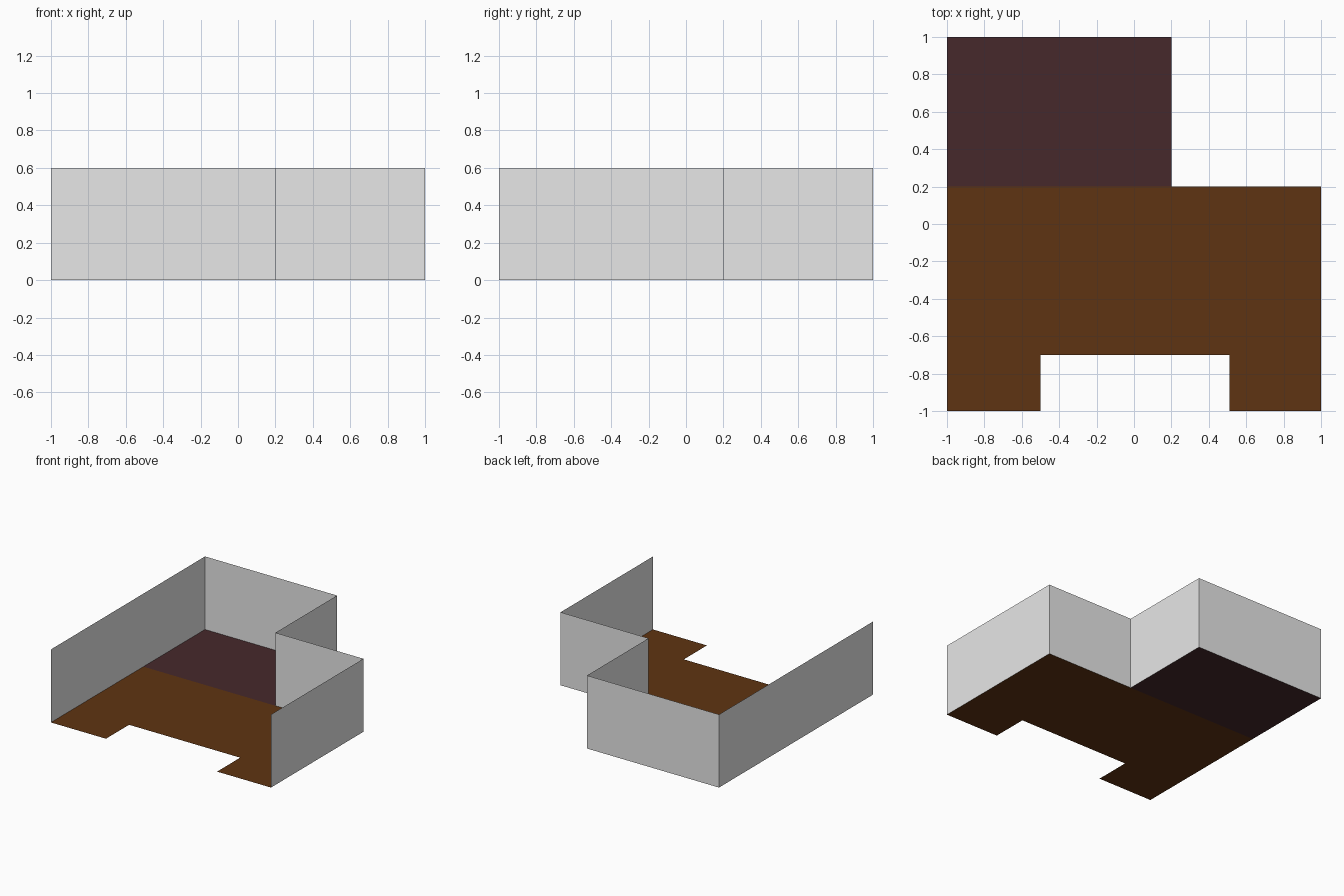
import bpy

if "Cube" in bpy.data.objects:
    bpy.data.objects.remove(bpy.data.objects["Cube"])

H = 0.6      # wall height
STEP = 0.2   # inner corner of the L-shaped room


def material(name, rgb):
    m = bpy.data.materials.new(name)
    m.diffuse_color = (*rgb, 1.0)
    m.use_nodes = True
    m.node_tree.nodes["Principled BSDF"].inputs["Base Color"].default_value = m.diffuse_color
    return m


def sheet(name, verts, faces, mat):
    mesh = bpy.data.meshes.new(name)
    mesh.from_pydata(verts, [], faces)
    mesh.materials.append(mat)
    mesh.update()
    ob = bpy.data.objects.new(name, mesh)
    bpy.context.collection.objects.link(ob)
    return ob


def floor(name, outline, mat):
    return sheet(name, [(x, y, 0) for x, y in outline],
                 [range(len(outline))], mat)


wall_mat = material("pale grey wall", (0.8, 0.8, 0.8))
wood_mat = material("brown wood floor", (0.114, 0.034, 0.006))
dark_mat = material("dark maroon floor", (0.061, 0.022, 0.024))

# Main floor with the entrance notch at the front
floor("main_floor", [(-1, -1), (-0.5, -1), (-0.5, -0.7), (0.51, -0.7),
                     (0.51, -1), (1, -1), (1, STEP), (-1, STEP)], wood_mat)

# Back room floor
floor("back_floor", [(-1, STEP), (STEP, STEP), (STEP, 1), (-1, 1)], dark_mat)

# Thin walls around the sides and back, open at the front
path = [(1, -1), (1, STEP), (STEP, STEP), (STEP, 1), (-1, 1), (-1, -1)]
names = ["right_wall", "right_back_wall", "inner_wall", "back_wall", "left_wall"]
for name, (x0, y0), (x1, y1) in zip(names, path, path[1:]):
    sheet(name, [(x0, y0, 0), (x1, y1, 0), (x1, y1, H), (x0, y0, H)],
          [(0, 1, 2, 3)], wall_mat)
